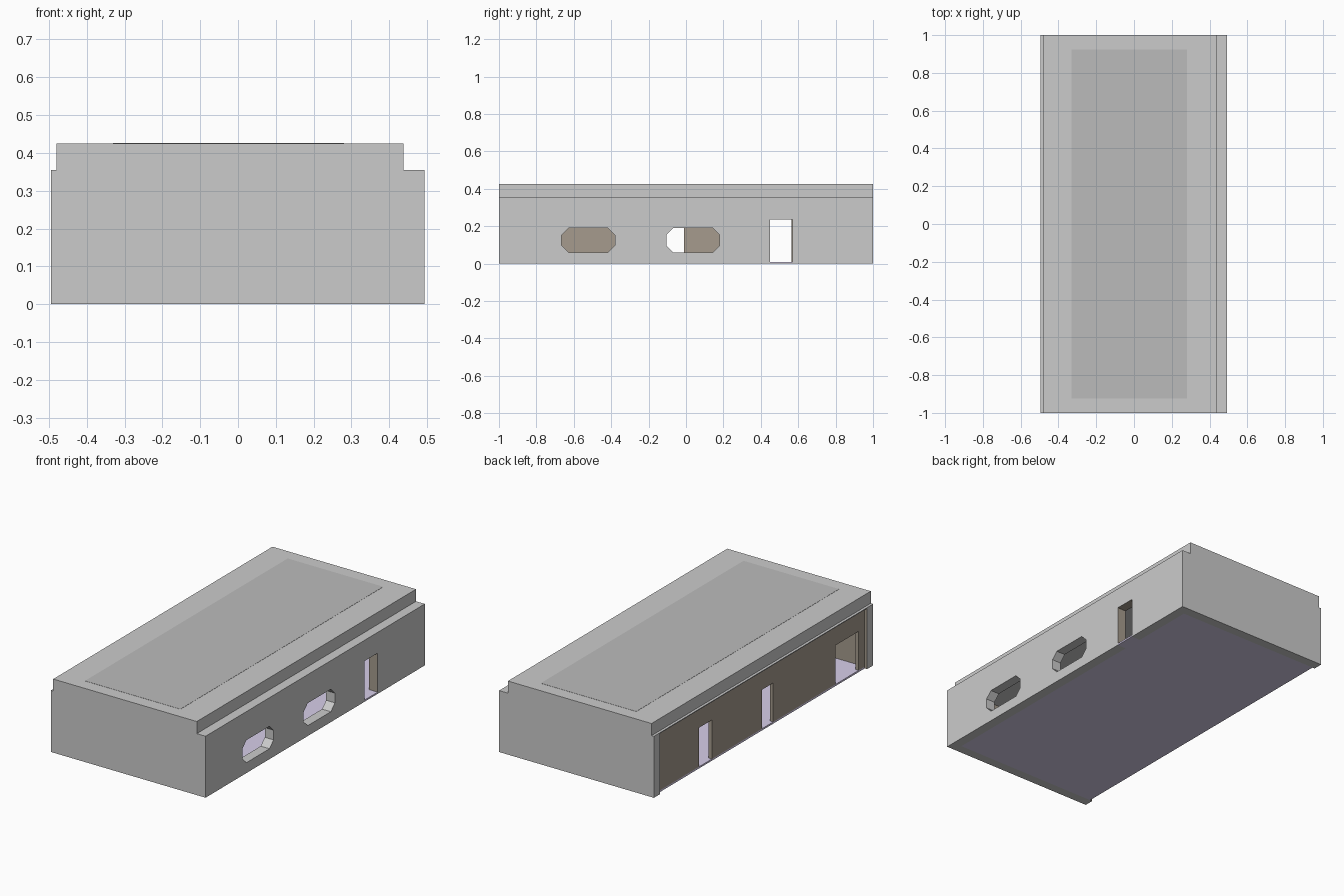
import bpy, bmesh

if "Cube" in bpy.data.objects:
    bpy.data.objects.remove(bpy.data.objects["Cube"])


def material(name, color):
    m = bpy.data.materials.new(name)
    m.diffuse_color = (*color, 1)
    m.use_nodes = True
    m.node_tree.nodes["Principled BSDF"].inputs["Base Color"].default_value = m.diffuse_color
    return m


BROWN = material("brown_lining", (0.38, 0.33, 0.27))
PURPLE = material("purple_floor", (0.68, 0.62, 0.82))
DARK = material("dark_roof", (0.5, 0.5, 0.5))


def prism(name, pts, axis, lo, hi, mat=None):
    """Extrude a 2D outline along x (points are y,z) or y (points are x,z)."""
    place = (lambda p, d: (d, p[0], p[1])) if axis == 'x' else (lambda p, d: (p[0], d, p[1]))
    bm = bmesh.new()
    a = [bm.verts.new(place(p, lo)) for p in pts]
    b = [bm.verts.new(place(p, hi)) for p in pts]
    bm.faces.new(a)
    bm.faces.new(b[::-1])
    n = len(pts)
    for i in range(n):
        j = (i + 1) % n
        bm.faces.new((a[i], b[i], b[j], a[j]))
    bmesh.ops.recalc_face_normals(bm, faces=bm.faces)
    me = bpy.data.meshes.new(name)
    bm.to_mesh(me)
    bm.free()
    ob = bpy.data.objects.new(name, me)
    bpy.context.collection.objects.link(ob)
    if mat:
        me.materials.append(mat)
    return ob


def rect(u0, u1, v0, v1):
    return [(u0, v0), (u1, v0), (u1, v1), (u0, v1)]


def box(name, x, y, z, mat=None):
    return prism(name, rect(*x, *z), 'y', *y, mat)


def octagon(u0, u1, v0, v1, c):
    return [(u0 + c, v0), (u1 - c, v0), (u1, v0 + c), (u1, v1 - c),
            (u1 - c, v1), (u0 + c, v1), (u0, v1 - c), (u0, v0 + c)]


LEFT, RIGHT, INNER_L, INNER_R = -0.495, 0.493, -0.48, 0.437
END, LEDGE, TOP, CEIL, DOOR_H, FLOOR = 0.945, 0.355, 0.425, 0.35, 0.235, 0.01

# Outer shell: stepped profile, hollowed and open on the left
shell = prism("building_shell", [
    (LEFT, 0), (RIGHT, 0), (RIGHT, LEDGE), (INNER_R, LEDGE), (INNER_R, TOP),
    (INNER_L, TOP), (INNER_L, LEDGE), (LEFT, LEDGE)], 'y', -1, 1)

# Cutters: room, right doorway and two octagonal windows
cutters = [
    box("cut_room", (-0.7, INNER_R), (-END, END), (-0.1, CEIL)),
    box("cut_door", (0.4, 0.6), (0.45, 0.57), (-0.1, DOOR_H)),
]
for y0, y1 in ((-0.665, -0.38), (-0.105, 0.18)):
    cutters.append(prism("cut_window", octagon(y0, y1, 0.06, 0.19, 0.037), 'x', 0.4, 0.6))
for c in cutters:
    c.hide_render = True
    mod = shell.modifiers.new("cut", 'BOOLEAN')
    mod.operation, mod.solver, mod.object = 'DIFFERENCE', 'EXACT', c
mesh = bpy.data.meshes.new_from_object(
    shell.evaluated_get(bpy.context.evaluated_depsgraph_get()))
shell.modifiers.clear()
shell.data = mesh
for c in cutters:
    bpy.data.objects.remove(c)

# Brown paint on the inner walls and the door jambs
mesh.materials.clear()
mesh.materials.append(material("grey_wall", (0.8, 0.8, 0.8)))
mesh.materials.append(BROWN)
for p in mesh.polygons:
    c, n = p.center, p.normal
    end_or_jamb = abs(n.y) > 0.9 and abs(c.y) < 0.96 and (c.y > 0.4 or c.y < -0.9)
    door_head = n.z < -0.9 and 0.45 < c.y < 0.57 and 0.2 < c.z < 0.3
    inner_right = n.x < -0.9 and 0.4 < c.x < 0.46 and c.z < CEIL
    p.material_index = int(end_or_jamb or door_head or inner_right)

# Left partition wall with three doorways notched from below
outline = [(-END, FLOOR)]
for y0, y1 in ((-0.89, -0.68), (-0.11, -0.01), (0.45, 0.565)):
    outline += [(y0, FLOOR), (y0, DOOR_H), (y1, DOOR_H), (y1, FLOOR)]
outline += [(END, FLOOR), (END, CEIL), (-END, CEIL)]
prism("left_partition", outline, 'x', INNER_L, INNER_L + 0.02, BROWN)

# Floor and door threshold
box("floor", (INNER_L, INNER_R), (-END, END), (0, FLOOR), PURPLE)
box("door_threshold", (INNER_R, RIGHT), (0.45, 0.57), (0, FLOOR), PURPLE)

# Dark panel on the roof
box("roof_panel", (-0.33, 0.28), (-0.925, 0.925), (TOP - 0.002, TOP + 0.001), DARK)
